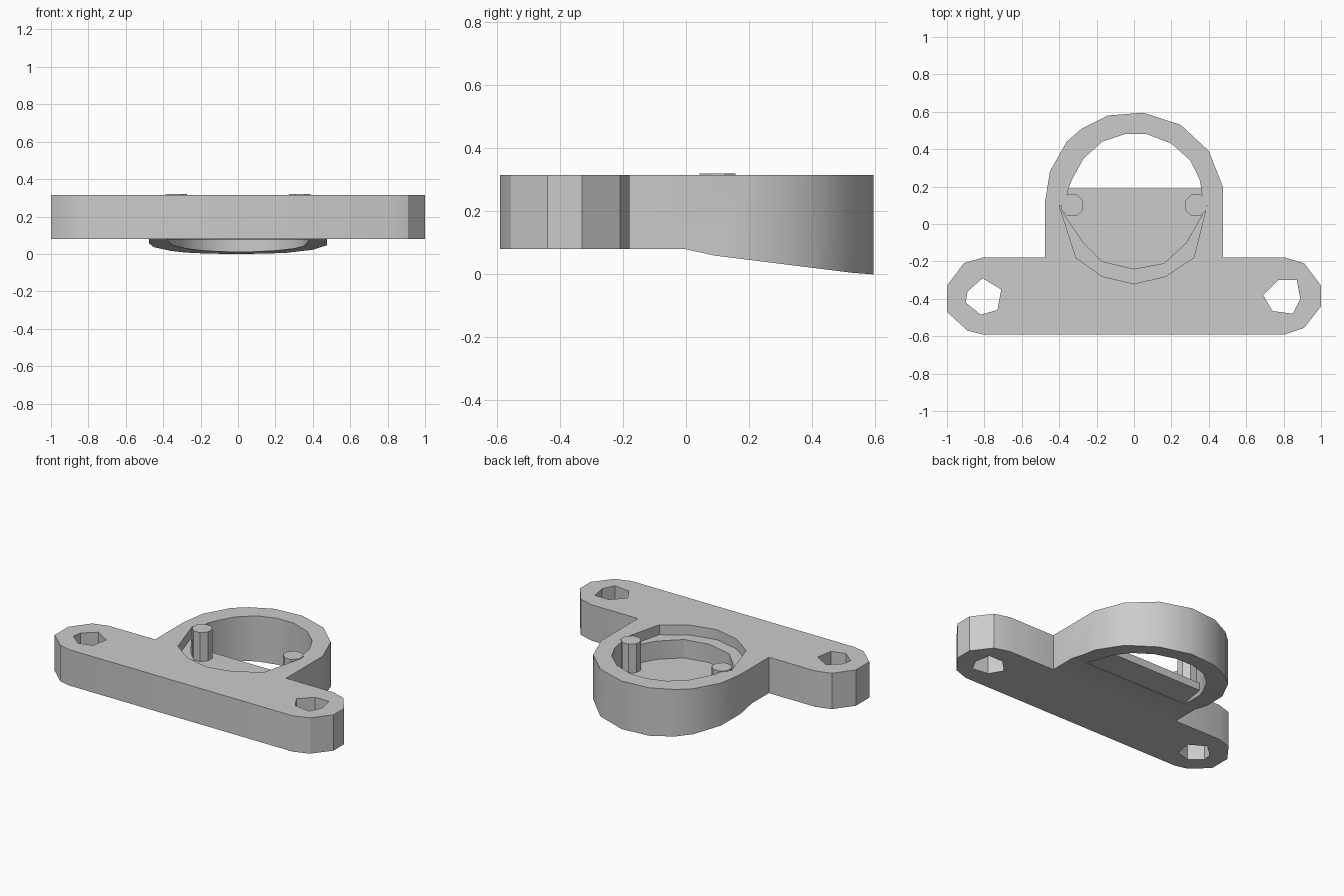
import bpy
import bmesh
import math

cube = bpy.data.objects.get("Cube")
if cube:
    bpy.data.objects.remove(cube, do_unlink=True)

grey = bpy.data.materials.new("plain grey")
grey.use_nodes = True
colour = (0.6, 0.6, 0.6, 1)
grey.diffuse_color = colour
grey.node_tree.nodes["Principled BSDF"].inputs["Base Color"].default_value = colour

TOP, UNDER, FLOOR, LEDGE = 0.315, 0.08, 0.13, 0.25
FLOOR_EDGE = 0.19


def prism(name, points, low, high, axis="z"):
    """Extrude a flat outline along z, or a (y, z) outline along x."""
    bm = bmesh.new()
    if axis == "z":
        verts = [bm.verts.new((a, b, low)) for a, b in points]
        move = (0, 0, high - low)
    else:
        verts = [bm.verts.new((low, a, b)) for a, b in points]
        move = (high - low, 0, 0)
    face = bm.faces.new(verts)
    grown = bmesh.ops.extrude_face_region(bm, geom=[face])["geom"]
    bmesh.ops.translate(bm, vec=move, verts=[v for v in grown if isinstance(v, bmesh.types.BMVert)])
    bmesh.ops.recalc_face_normals(bm, faces=bm.faces)
    mesh = bpy.data.meshes.new(name)
    bm.to_mesh(mesh)
    bm.free()
    mesh.materials.append(grey)
    obj = bpy.data.objects.new(name, mesh)
    bpy.context.collection.objects.link(obj)
    return obj


def cut(target, cutter):
    """Subtract the cutter, apply, and discard it."""
    cutter.hide_render = True
    mod = target.modifiers.new("cut", "BOOLEAN")
    mod.operation = "DIFFERENCE"
    mod.solver = "EXACT"
    mod.object = cutter
    bpy.ops.object.select_all(action="DESELECT")
    bpy.context.view_layer.objects.active = target
    target.select_set(True)
    bpy.ops.object.modifier_apply(modifier=mod.name)
    bpy.data.objects.remove(cutter, do_unlink=True)


# Body: mounting bar with rounded ears and the ring housing behind it
right_ear = [(0.81, -0.59), (0.91, -0.555), (1, -0.44), (1, -0.33), (0.91, -0.21), (0.81, -0.18)]
ring_back = [(0.475, -0.18), (0.475, 0.2), (0.4, 0.39), (0.25, 0.53), (0.05, 0.595), (-0.14, 0.58),
             (-0.28, 0.51), (-0.36, 0.44), (-0.45, 0.28), (-0.475, 0.12), (-0.475, -0.18)]
left_ear = [(-0.81, -0.18), (-0.91, -0.21), (-1, -0.33), (-1, -0.47), (-0.89, -0.57), (-0.81, -0.59)]
body = prism("bracket_body", right_ear + ring_back + left_ear, 0, TOP)

# Underside: flat below the bar, sloping down to the back of the ring
cut(body, prism("underside_cutter", [(-1, -0.2), (0.7, -0.2), (0.595, 0), (0.53, 0.005),
                                     (0.09, 0.06), (0, UNDER), (-1, UNDER)], -1.5, 1.5, "x"))

# Ring bore: open behind the floor edge, hollow above and below the floor
bore_back = [(0.36, FLOOR_EDGE), (0.35, 0.24), (0.3, 0.34), (0.2, 0.43), (0.07, 0.48), (-0.05, 0.48),
             (-0.17, 0.44), (-0.27, 0.35), (-0.33, 0.24), (-0.35, FLOOR_EDGE)]
bore_front = [(-0.38, 0.06), (-0.27, -0.1), (-0.17, -0.2), (0, -0.24),
              (0.16, -0.21), (0.28, -0.1), (0.37, 0.06)]
cut(body, prism("open_bore_cutter", bore_back, -0.2, 0.6))
cut(body, prism("upper_bore_cutter", bore_back + bore_front, FLOOR, 0.6))
cut(body, prism("lower_bore_cutter", bore_back + [(-0.38, 0.01), (0.38, 0.01)], -0.2, UNDER))

# Shallow recess leaving a crescent ledge in front of the bore
cut(body, prism("ledge_cutter", [(0.39, 0.1), (0.32, -0.18), (0.17, -0.28), (0, -0.32),
                                 (-0.17, -0.28), (-0.31, -0.18), (-0.4, 0.1)], LEDGE, 0.6))

# Screw holes through both ears
left_hole = [(-0.89, -0.36), (-0.81, -0.29), (-0.71, -0.35), (-0.73, -0.46), (-0.82, -0.485), (-0.9, -0.42)]
right_hole = [(0.77, -0.3), (0.87, -0.3), (0.89, -0.4), (0.85, -0.48), (0.74, -0.465), (0.69, -0.38)]
for hole in (left_hole, right_hole):
    cut(body, prism("hole_cutter", hole, -0.2, 0.6))

# Pins standing on the floor against the bore walls
parts = [body]
for side, name in ((-1, "left_hand_pin"), (1, "right_hand_pin")):
    outline = [(side * 0.33 + 0.062 * math.cos(math.tau * (i + 0.5) / 8),
                0.1 + 0.062 * math.sin(math.tau * (i + 0.5) / 8)) for i in range(8)]
    parts.append(prism(name, outline, FLOOR - 0.02, TOP + 0.005))

# Soft curved walls, sharp rims
for obj in parts:
    bpy.ops.object.select_all(action="DESELECT")
    bpy.context.view_layer.objects.active = obj
    obj.select_set(True)
    bpy.ops.object.shade_smooth_by_angle(angle=math.radians(30))
